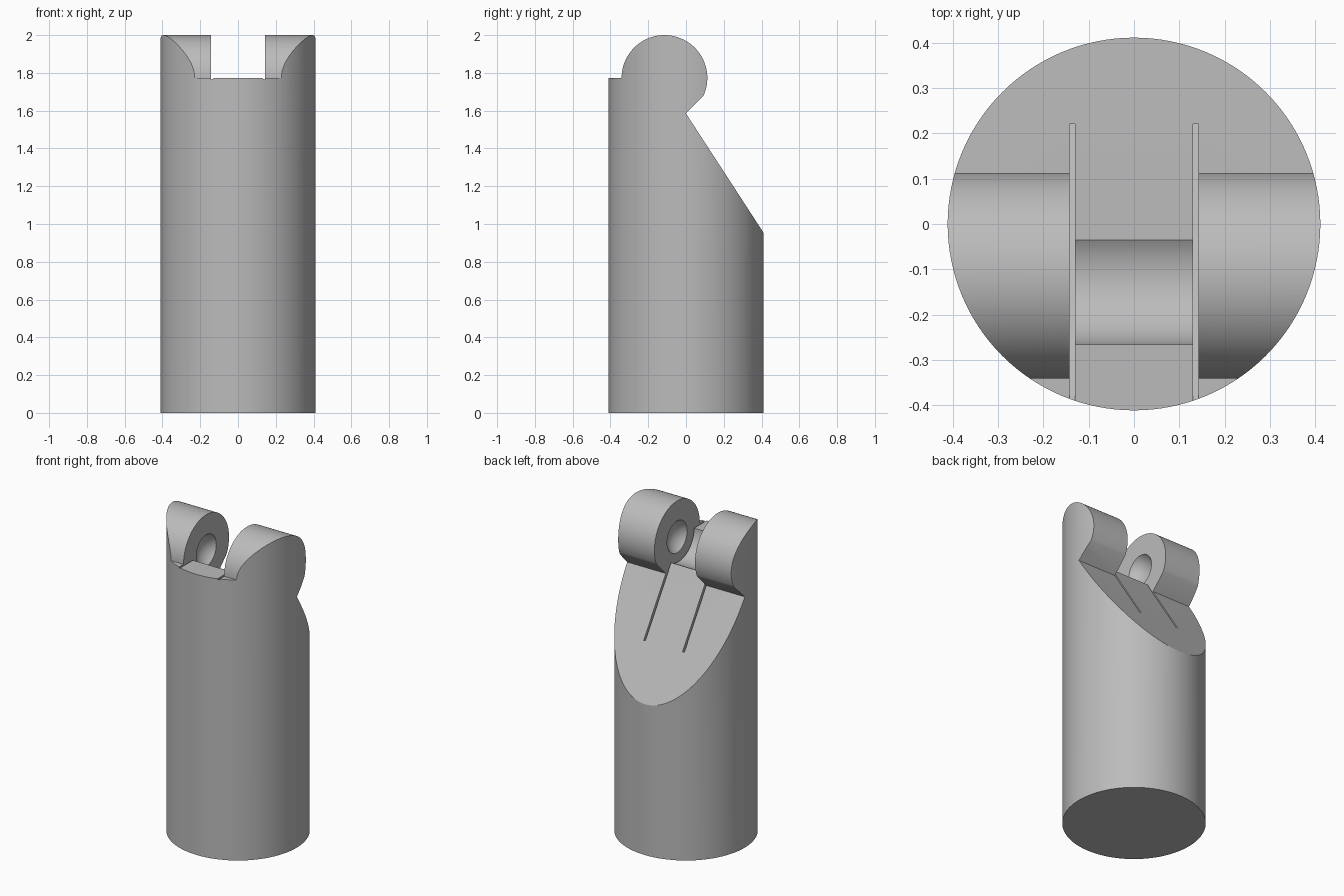
import bpy, bmesh, math

cube = bpy.data.objects.get("Cube")
if cube:
    bpy.data.objects.remove(cube, do_unlink=True)

RADIUS = 0.411
PIN_Y, PIN_Z = -0.114, 1.773      # hinge axis
EAR_R, GROOVE_R = 0.227, 0.152
GAP = 0.142                       # half distance between the ears
TONGUE = 0.13                     # half width of the central tongue

grey = bpy.data.materials.new("plain grey")
grey.use_nodes = True
grey.diffuse_color = (0.5, 0.5, 0.5, 1)
grey.node_tree.nodes["Principled BSDF"].inputs["Base Color"].default_value = (0.5, 0.5, 0.5, 1)


def arc(radius, start, end, steps):
    """Points on an arc around the hinge axis, as (y, z)."""
    angles = [math.radians(start + (end - start) * i / steps) for i in range(steps + 1)]
    return [(PIN_Y + radius * math.cos(a), PIN_Z + radius * math.sin(a)) for a in angles]


def prism(name, profile, x0, x1):
    """Extrude a (y, z) profile along x."""
    bm = bmesh.new()
    face = bm.faces.new([bm.verts.new((x0, y, z)) for y, z in profile])
    new = bmesh.ops.extrude_face_region(bm, geom=[face])["geom"]
    bmesh.ops.translate(bm, vec=(x1 - x0, 0, 0),
                        verts=[v for v in new if isinstance(v, bmesh.types.BMVert)])
    bmesh.ops.recalc_face_normals(bm, faces=bm.faces)
    mesh = bpy.data.meshes.new(name)
    bm.to_mesh(mesh)
    bm.free()
    obj = bpy.data.objects.new(name, mesh)
    bpy.context.collection.objects.link(obj)
    return obj


def combine(target, cutter, operation):
    """Apply a boolean and discard the cutter."""
    cutter.hide_render = True
    mod = target.modifiers.new("cut", 'BOOLEAN')
    mod.object, mod.operation, mod.solver = cutter, operation, 'EXACT'
    bpy.ops.object.select_all(action='DESELECT')
    target.select_set(True)
    bpy.context.view_layer.objects.active = target
    bpy.ops.object.modifier_apply(modifier=mod.name)
    bpy.data.objects.remove(cutter, do_unlink=True)


# Round post
bpy.ops.mesh.primitive_cylinder_add(vertices=128, radius=RADIUS, depth=2.2, location=(0, 0, 1.1))
post = bpy.context.object
post.name = "hinged_post"

# Side outline: front step, round ear, undercut and sloping back
outline = [(0.6, 0), (-0.6, 0), (-0.6, PIN_Z)]
outline += arc(EAR_R, 180, -25, 64)
outline += [(0, 1.585), (RADIUS, 0.953), (0.6, 0.662)]
combine(post, prism("outline_cutter", outline, -0.6, 0.6), 'INTERSECT')

# Gap between the ears, with a round groove across the tongue
gap = [(-0.6, 2.2), (-0.6, PIN_Z)]
gap += arc(GROOVE_R, 180, 301, 40)
gap += [(0, 1.585), (0.3, 1.5), (0.3, 2.2)]
combine(post, prism("gap_cutter", gap, -GAP, GAP), 'DIFFERENCE')

# Thin slits and pin dimples on both sides
slit = [(0.22, 2.2), (0.22, 1.23), (-0.39, 1.77), (-0.39, 2.2)]
for side in (-1, 1):
    combine(post, prism("slit_cutter", slit, side * TONGUE, side * GAP), 'DIFFERENCE')
    bpy.ops.mesh.primitive_uv_sphere_add(segments=48, ring_count=24, radius=0.12,
                                         location=(side * (GAP - 0.066), PIN_Y, PIN_Z))
    combine(post, bpy.context.object, 'DIFFERENCE')

post.data.materials.clear()
post.data.materials.append(grey)
for poly in post.data.polygons:
    poly.material_index = 0
bpy.ops.object.shade_smooth_by_angle(angle=math.radians(25))
